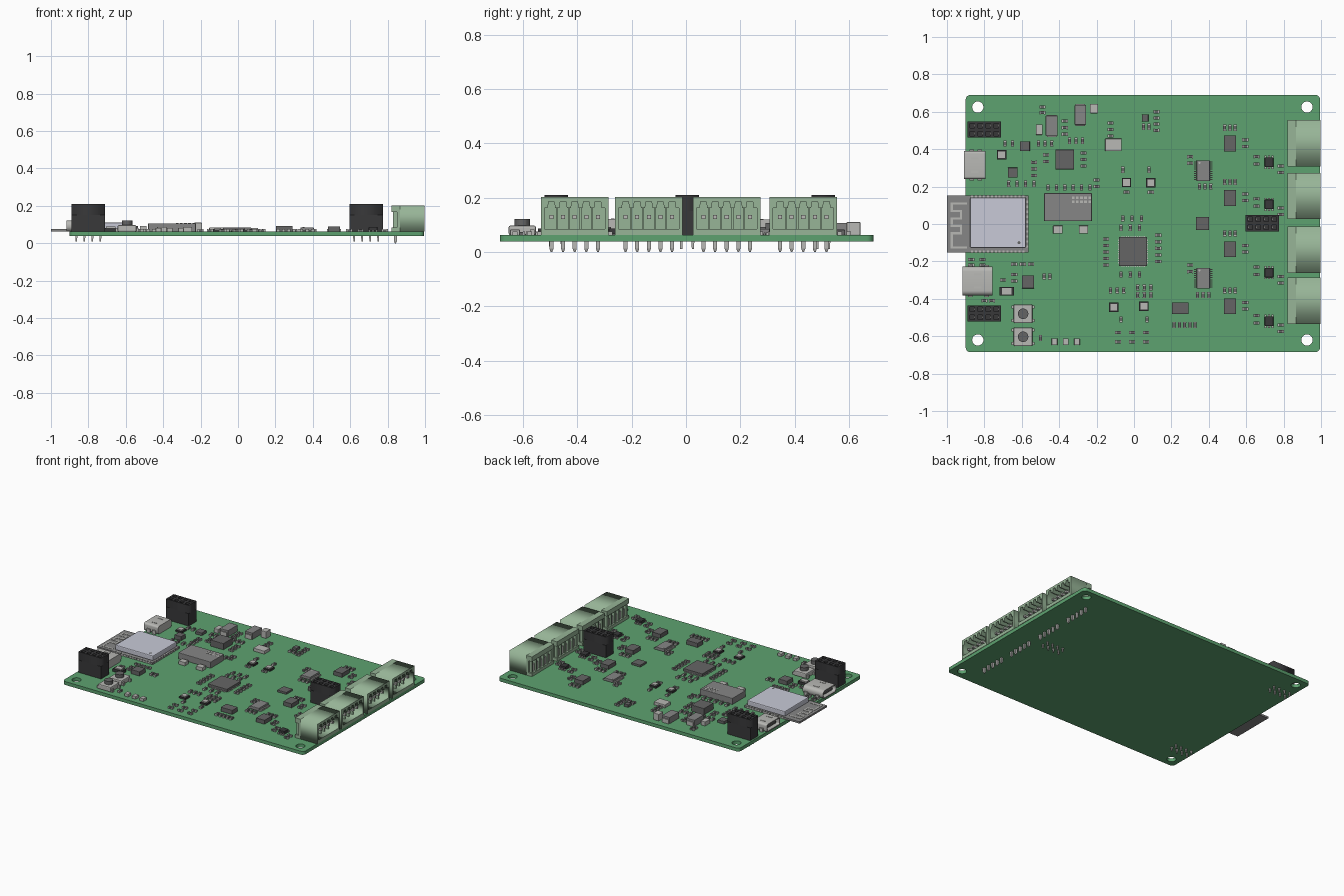
import bpy, bmesh, math
from mathutils import Matrix, Vector

if "Cube" in bpy.data.objects:
    bpy.data.objects.remove(bpy.data.objects["Cube"])

T = 0.062          # board top height
B = 0.038          # board underside
P = 0.0428         # pin pitch


def mat(name, r, g, b):
    m = bpy.data.materials.new(name)
    m.diffuse_color = (r, g, b, 1)
    m.use_nodes = True
    m.node_tree.nodes["Principled BSDF"].inputs["Base Color"].default_value = m.diffuse_color
    return m


GREEN = mat("board_green", 0.11, 0.36, 0.16)
PALE = mat("connector_green", 0.31, 0.46, 0.31)
BLACK = mat("black_plastic", 0.04, 0.04, 0.042)
DARK = mat("chip_grey", 0.13, 0.13, 0.13)
MID = mat("mid_grey", 0.24, 0.24, 0.24)
LIGHT = mat("light_metal", 0.48, 0.48, 0.46)
SHIELD = mat("shield_metal", 0.58, 0.59, 0.68)


def finish(name, bm, m):
    me = bpy.data.meshes.new(name)
    bm.to_mesh(me)
    bm.free()
    me.materials.append(m)
    ob = bpy.data.objects.new(name, me)
    bpy.context.collection.objects.link(ob)
    return ob


def boxes(name, items, m, bevel=0):
    """items: (centre x, centre y, base z, size x, size y, size z[, bottom taper])"""
    bm = bmesh.new()
    for x, y, z, sx, sy, sz, *taper in items:
        vs = bmesh.ops.create_cube(bm, size=1)["verts"]
        for v in vs:
            k = taper[0] if taper and v.co.z < 0 else 1
            v.co = Vector((x + v.co.x * sx * k, y + v.co.y * sy * k, z + (v.co.z + .5) * sz))
    ob = finish(name, bm, m)
    if bevel:
        mod = ob.modifiers.new("bevel", "BEVEL")
        mod.width, mod.segments = bevel, 2
    return ob


def cylinder(name, x, y, z, r, h, m, n=24):
    bm = bmesh.new()
    bmesh.ops.create_cone(bm, cap_ends=True, segments=n, radius1=r, radius2=r, depth=h,
                          matrix=Matrix.Translation((x, y, z + h / 2)))
    return finish(name, bm, m)


def prism(name, loops, lo, hi, m, axis="Z"):
    """Extrude an outline with holes along Z, or along X when the outline is in (y, z)."""
    cu = bpy.data.curves.new(name, "CURVE")
    cu.dimensions, cu.fill_mode, cu.extrude = "2D", "BOTH", (hi - lo) / 2
    for loop in loops:
        sp = cu.splines.new("POLY")
        sp.points.add(len(loop) - 1)
        for p, (a, b) in zip(sp.points, loop):
            p.co = (a, b, 0, 1)
        sp.use_cyclic_u = True
    tmp = bpy.data.objects.new("tmp_outline", cu)
    bpy.context.collection.objects.link(tmp)
    dg = bpy.context.evaluated_depsgraph_get()
    me = bpy.data.meshes.new_from_object(tmp.evaluated_get(dg))
    bpy.data.objects.remove(tmp)
    bm = bmesh.new()
    bm.from_mesh(me)
    bmesh.ops.remove_doubles(bm, verts=bm.verts, dist=1e-5)
    bmesh.ops.recalc_face_normals(bm, faces=bm.faces)
    for v in bm.verts:
        a, b, c = v.co
        c += (lo + hi) / 2
        v.co = (c, a, b) if axis == "X" else (a, b, c)
    return finish(name, bm, m)


def rrect(cx, cy, w, h, r, n=6):
    pts = []
    for i, (sx, sy) in enumerate([(1, 1), (-1, 1), (-1, -1), (1, -1)]):
        for k in range(n + 1):
            a = math.pi / 2 * (i + k / n)
            pts.append((cx + sx * (w / 2 - r) + r * math.cos(a), cy + sy * (h / 2 - r) + r * math.sin(a)))
    return pts


def rect(cx, cy, w, h):
    return [(cx + a * w / 2, cy + b * h / 2) for a, b in ((1, 1), (-1, 1), (-1, -1), (1, -1))]


def circle(cx, cy, r, n=32):
    return [(cx + r * math.cos(2 * math.pi * i / n), cy + r * math.sin(2 * math.pi * i / n)) for i in range(n)]


# Circuit board with four mounting holes
holes = [circle(x, y, 0.03) for x in (-0.835, 0.925) for y in (-0.62, 0.625)]
prism("circuit_board", [rrect(0.0475, 0.0025, 1.895, 1.375, 0.025)] + holes, B, T, GREEN)

# Four five-way terminal sockets opening to +x
for i, cy in enumerate((0.432, 0.15, -0.137, -0.41)):
    w = 0.248
    ys = [cy + (k - 2) * P for k in range(5)]
    cav = [(cy - .112, .085), (cy + .112, .085), (cy + .112, .162)]
    for y in reversed(ys):      # keyed notches along the top of the opening
        cav += [(y + .014, .162), (y + .010, .186), (y - .010, .186), (y - .014, .162)]
    cav += [(cy - .112, .162)]
    prism(f"terminal_shell_{i}", [rect(cy, (T + .202) / 2, w, .202 - T), cav], .865, .998, PALE, "X")
    back = [(.857, cy, T, .016, w, .14), (.837, cy, .168, .03, w, .034), (.837, cy, T, .03, w, .022)]
    back += [(.84, cy + (k - 2.5) * P, T, .024, .014, .12) for k in range(6)]
    boxes(f"terminal_back_{i}", back, PALE)
    boxes(f"terminal_keys_{i}", [(.91, cy + (k - 1.5) * P, .078, .09, .006, .09) for k in range(4)], PALE)
    boxes(f"terminal_pins_{i}", [(.91, y, .122, .13, .015, .015) for y in ys]
          + [(.842, y, .012, .015, .015, .125) for y in ys]
          + [(.842, y, 0, .015, .015, .012, .4) for y in ys], LIGHT)

# Three tall 2x4 header sockets
for i, (cx, cy) in enumerate(((-0.8, 0.505), (-0.8, -0.478), (0.685, 0.004))):
    pos = [(cx + (a - 1.5) * P, cy + (b - .5) * P) for a in range(4) for b in range(2)]
    prism(f"header_body_{i}", [rect(cx, cy, .178, .086)] + [rect(x, y, .024, .024) for x, y in pos],
          .15, .209, BLACK)
    boxes(f"header_base_{i}", [(cx, cy, T, .178, .086, .09)], BLACK)
    boxes(f"header_contacts_{i}", [(x + s * .0085, y, .15, .005, .014, .045) for x, y in pos for s in (-1, 1)]
          + [(x, y, .01, .013, .013, .055, .6) for x, y in pos], LIGHT)

# Radio module: carrier, shield can, meander antenna, edge pads
boxes("radio_carrier", [(-.7825, 0, T, .435, .306, .013)], MID)
boxes("radio_shield", [(-.727, .007, .075, .298, .27, .036)], SHIELD, .006)
cylinder("radio_shield_dot", -.615, -.1, .111, .008, .001, DARK)
path = [(-.9, .11), (-.975, .11), (-.975, .07), (-.925, .07), (-.925, .03), (-.975, .03), (-.975, -.01),
        (-.925, -.01), (-.925, -.05), (-.975, -.05), (-.975, -.125), (-.9, -.125)]
boxes("radio_antenna", [((a + c) / 2, (b + d) / 2, .075, abs(a - c) + .012, abs(b - d) + .012, .002)
                        for (a, b), (c, d) in zip(path, path[1:])], LIGHT)
boxes("radio_pads", [(-.865 + k * .021, s * .148, T, .011, .013, .0145) for k in range(14) for s in (-1, 1)]
      + [(-.57, -.12 + k * .0265, T, .013, .012, .0145) for k in range(10)], LIGHT)

# Two metal charging ports opening to -x
for i, (x0, x1, cy, w, h, r) in enumerate(((-.908, -.795, .315, .15, .056, .014), (-.916, -.757, -.305, .155, .058, .026))):
    cz = T + .002 + h / 2
    prism(f"port_shell_{i}", [rrect(cy, cz, w, h, r), rrect(cy, cz, w - .014, h - .014, r - .006)], x0, x1 - .01, LIGHT, "X")
    prism(f"port_back_{i}", [rrect(cy, cz, w, h, r)], x1 - .01, x1, LIGHT, "X")
    boxes(f"port_tongue_{i}", [((x0 + x1) / 2, cy, cz - .006, x1 - x0 - .02, w * .6, .012)], DARK)
    boxes(f"port_tabs_{i}", [(x, cy + s * w / 2, T, .025, .016, .026) for x in (x0 + .04, x1 - .03) for s in (-1, 1)]
          + [((x0 + x1) / 2, cy + s * .035, cz + h / 2 - .001, .04, .012, .003) for s in (-1, 1)], LIGHT)

# Two push buttons
for i, cy in enumerate((-.48, -.603)):
    boxes(f"button_body_{i}", [(-.593, cy, T, .1, .1, .035)], LIGHT, .006)
    boxes(f"button_legs_{i}", [(-.593 + s * .052, cy + t * .036, T, .018, .016, .02) for s in (-1, 1) for t in (-1, 1)], LIGHT)
    cylinder(f"button_knob_{i}", -.593, cy, .097, .028, .024, DARK)

# Large chips
boxes("memory_module", [(-.353, .09, T, .255, .15, .045)], MID, .003)
boxes("memory_label_pads", [(-.325 + a * .022, .14 - b * .022, .107, .014, .014, .001)
                            for a in range(5) for b in range(2)], LIGHT)
boxes("processor", [(-.005, -.147, T + .002, .15, .155, .02)], DARK, .002)
pads = [-.06 + k * .012 for k in range(11)]
boxes("processor_pads", [(-.005 + u, -.147 + s * .078, T, .006, .008, .006) for u in pads for s in (-1, 1)]
      + [(-.005 + s * .076, -.147 + u, T, .008, .006, .006) for u in pads for s in (-1, 1)], LIGHT)

# Leaded driver chips
for i, cy in enumerate((.285, -.29)):
    boxes(f"driver_chip_{i}", [(.37, cy, T + .003, .07, .11, .02)], MID, .003)
    boxes(f"driver_leads_{i}", [(.37 + s * .041, cy - .047 + k * .0104, T, .016, .005, .01)
                                for k in range(10) for s in (-1, 1)], LIGHT)
    cylinder(f"driver_dot_{i}", .35, cy + .042, T + .023, .006, .001, LIGHT, 12)

# Channel chips and small transistors, one set per terminal
for i, (ca, cb) in enumerate(((.43, .33), (.14, .105), (-.135, -.26), (-.44, -.52))):
    boxes(f"channel_chip_{i}", [(.513, ca, T, .066, .085, .028)], DARK)
    boxes(f"transistor_{i}", [(.722, cb, T + .003, .046, .05, .022)], BLACK, .002)
    boxes(f"transistor_leads_{i}", [(.722 + s * .018, cb + t * .028, T, .01, .014, .01)
                                    for s in (-1, 0, 1) for t in (-1, 1)], LIGHT)


def package(name, items, m):
    """Plain packages: (x, y, width, depth, height), with pads at both ends."""
    for i, (x, y, w, d, h) in enumerate(items):
        boxes(f"{name}_{i}", [(x, y, T, w, d, h)], m, .002)


package("square_chip", [(-.37, .345, .1, .105, .045), (-.583, .415, .052, .052, .02), (-.648, .275, .052, .052, .03),
                        (.06, .567, .033, .038, .02), (.367, .003, .07, .07, .015), (.247, -.45, .09, .063, .03),
                        (-.567, -.31, .066, .068, .03)], DARK)
package("inductor", [(-.44, .525, .064, .108, .045), (-.287, .583, .06, .105, .045)], MID)
package("light_package", [(-.214, .617, .042, .05, .048), (-.507, .505, .035, .056, .03), (-.11, .423, .088, .066, .022),
                          (-.407, -.03, .05, .042, .025), (-.27, -.03, .05, .042, .025), (-.425, -.63, .03, .036, .02),
                          (-.365, -.63, .03, .036, .02), (-.305, -.63, .03, .036, .02)], LIGHT)
sensors = [(-.708, .37), (-.04, .222), (.09, .22), (-.108, -.445), (.053, -.44)]
boxes("oscillator_bases", [(x, y, T, .05, .05, .012) for x, y in sensors] + [(-.68, -.36, T, .076, .044, .02)], BLACK)
boxes("oscillator_lids", [(x, y, T + .012, .036, .036, .008) for x, y in sensors] + [(-.68, -.36, T + .02, .05, .034, .008)], LIGHT)
boxes("inductor_ends", [(x, y + s * .05, T, .05, .018, .03) for x, y in ((-.44, .525), (-.287, .583)) for s in (-1, 1)], LIGHT)

# Rows of small passives: (x, y, columns, rows, step x, step y, turned)
left = [(-.49, .625, 1, 2, 0, -.03, 0), (-.37, .55, 1, 3, 0, -.035, 0), (-.51, .43, 3, 1, .035, 0, 1),
        (-.345, .445, 3, 1, .035, 0, 1), (-.47, .37, 1, 2, 0, -.035, 0), (-.27, .38, 1, 3, 0, -.035, 0),
        (-.67, .215, 4, 1, .045, 0, 1), (-.535, .33, 1, 3, 0, -.035, 0), (-.46, .195, 6, 1, .045, 0, 1),
        (-.2, .235, 1, 2, 0, -.035, 0), (-.87, -.19, 2, 2, .06, -.03, 0), (-.64, -.215, 3, 1, .045, 0, 0),
        (-.64, -.27, 1, 2, 0, -.035, 0), (-.48, -.28, 2, 1, .03, 0, 1), (-.7, -.3, 1, 1, 0, 0, 0),
        (-.8, -.41, 2, 1, .04, 0, 0), (-.5, -.61, 1, 1, 0, 0, 1), (-.69, .43, 2, 1, .04, 0, 1)]
middle = [(-.125, .54, 1, 3, 0, -.035, 0), (.12, .6, 1, 4, 0, -.033, 0), (.05, .52, 2, 1, .03, 0, 1),
          (-.06, .29, 2, 1, .14, 0, 1), (-.04, .17, 2, 1, .13, 0, 0), (-.15, -.08, 1, 5, 0, -.035, 0),
          (.13, -.06, 1, 5, 0, -.035, 0), (-.07, -.02, 3, 1, .05, 0, 1), (-.06, .03, 3, 1, .05, 0, 1),
          (-.07, -.27, 3, 1, .05, 0, 1), (-.125, -.355, 3, 1, .035, 0, 1), (.02, -.34, 3, 2, .035, -.04, 1),
          (-.085, -.58, 3, 2, .075, -.05, 0), (-.07, -.51, 2, 1, .14, 0, 1), (.215, -.54, 5, 1, .028, 0, 1),
          (.3, .36, 1, 2, 0, -.035, 0), (.3, -.22, 1, 2, 0, -.035, 0), (.35, .2, 3, 1, .03, 0, 1),
          (.34, -.38, 3, 1, .03, 0, 1)]
right = []
for ca, cb in ((.43, .33), (.14, .105), (-.135, -.26), (-.44, -.52)):
    right += [(.485, ca + .085, 3, 1, .028, 0, 1), (.595, ca + .02, 1, 2, 0, -.035, 0),
              (.655, cb + .03, 1, 2, 0, -.04, 0), (.785, cb - .02, 1, 2, 0, -.035, 0)]
bodies, ends = [], []
for x, y, nx, ny, dx, dy, turned in left + middle + right:
    for a in range(nx):
        for b in range(ny):
            px, py = x + a * dx, y + b * dy
            ux, uy = (0, 1) if turned else (1, 0)
            bodies.append((px, py, T, .018 + .006 * uy * -1 + .002 * ux, .018 - .006 * ux + .002 * uy, .012))
            bodies[-1] = (px, py, T, .02 if ux else .016, .02 if uy else .016, .012)
            ends += [(px + s * ux * .013, py + s * uy * .013, T, .007 if ux else .017, .007 if uy else .017, .0135)
                     for s in (-1, 1)]
boxes("passive_bodies", bodies, DARK)
boxes("passive_ends", ends, LIGHT)
